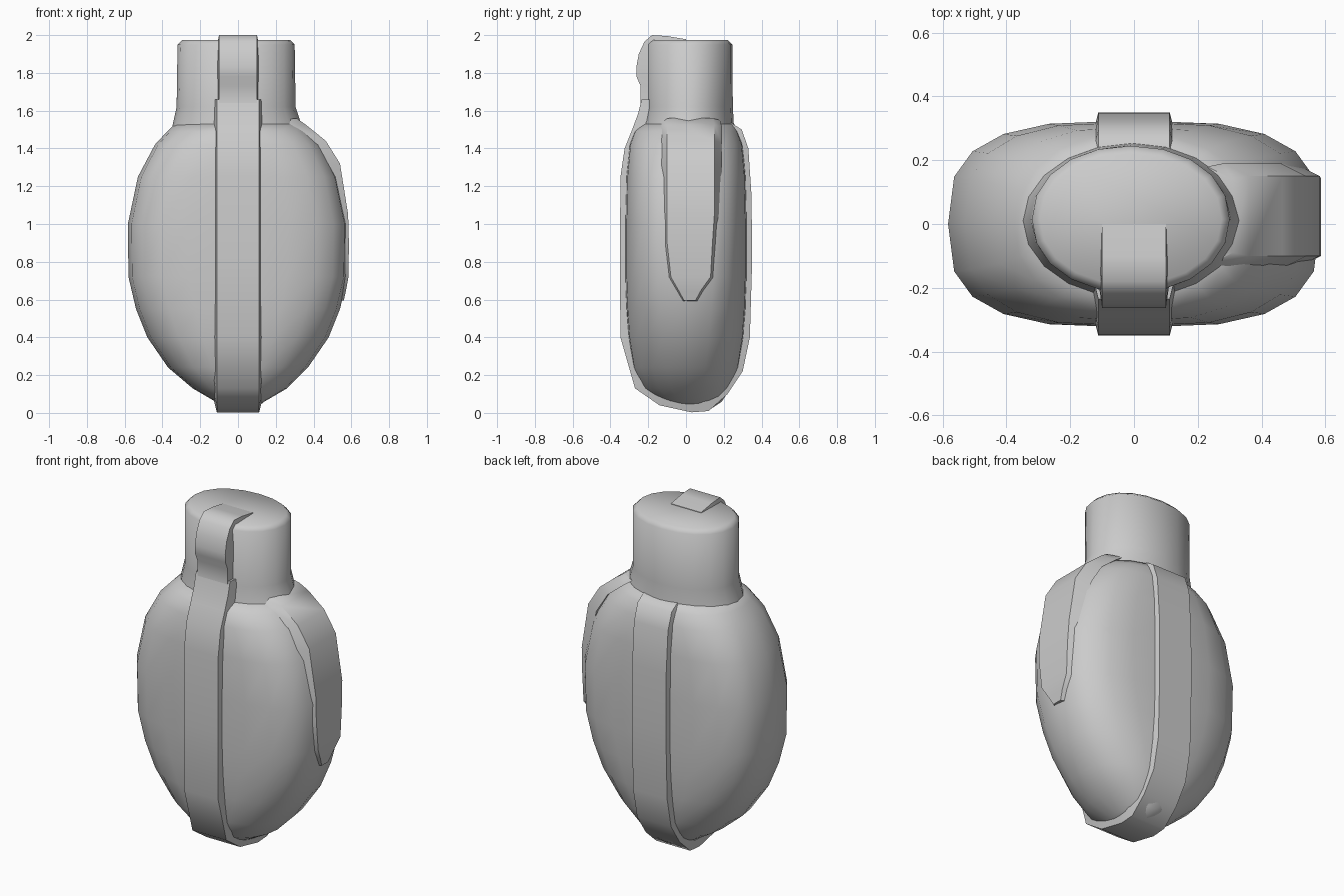
import bpy, bmesh, math
from mathutils import Vector


def loft(name, rings, angle=50):
    """Skin a list of equal-length point rings and cap both ends."""
    bm = bmesh.new()
    vs = [[bm.verts.new(p) for p in r] for r in rings]
    n = len(rings[0])
    for a, b in zip(vs, vs[1:]):
        for i in range(n):
            j = (i + 1) % n
            bm.faces.new((a[i], a[j], b[j], b[i]))
    bm.faces.new(vs[0])
    bm.faces.new(vs[-1])
    bmesh.ops.recalc_face_normals(bm, faces=bm.faces)
    me = bpy.data.meshes.new(name)
    bm.to_mesh(me)
    bm.free()
    ob = bpy.data.objects.new(name, me)
    bpy.context.collection.objects.link(ob)
    bpy.ops.object.select_all(action='DESELECT')
    ob.select_set(True)
    bpy.context.view_layer.objects.active = ob
    bpy.ops.object.shade_smooth_by_angle(angle=math.radians(angle))
    return ob


def oval(z, cx, cy, w, d, e, segs=20):
    """Superellipse ring: e = 2 is an ellipse, larger is boxier."""
    pts = []
    for i in range(segs):
        t = 2 * math.pi * i / segs
        c, s = math.cos(t), math.sin(t)
        pts.append((cx + w * math.copysign(abs(c) ** (2 / e), c),
                    cy + d * math.copysign(abs(s) ** (2 / e), s), z))
    return pts


# Flattened egg-shaped body: z, centre x, centre y, half width, half depth, exponent
body = [(0.02, 0.02, 0.04, 0.07, 0.09, 2), (0.06, 0.01, 0.02, 0.13, 0.17, 2),
        (0.13, 0.01, 0, 0.25, 0.235, 2.2), (0.24, 0, 0, 0.37, 0.285, 2.3),
        (0.40, 0, 0, 0.48, 0.31, 2.5), (0.55, 0, 0, 0.54, 0.32, 2.7),
        (0.72, 0, 0, 0.58, 0.325, 2.9), (1.0, 0, 0, 0.583, 0.325, 3),
        (1.25, 0, 0, 0.53, 0.32, 2.9), (1.42, 0, 0, 0.44, 0.305, 2.6),
        (1.49, 0, 0, 0.375, 0.28, 2.3), (1.53, 0, 0.01, 0.335, 0.245, 2)]
loft("body", [oval(*s) for s in body], 60)

# Neck with a slightly rounded closed top
neck = [(1.46, 0, 0.01, 0.36, 0.25, 2), (1.53, -0.005, 0.01, 0.34, 0.243, 2),
        (1.62, -0.01, 0.015, 0.315, 0.233, 2), (1.95, -0.01, 0.015, 0.31, 0.23, 2.1),
        (1.975, -0.01, 0.015, 0.285, 0.205, 2.1)]
loft("neck", [oval(*s) for s in neck])


def strap(name, path, half, depth, flare):
    """Raised band in the yz plane, sunk by depth toward the core."""
    rings = []
    for y, z in path:
        core = Vector((0, 0.0, min(max(z, 0.4), 1.85)))
        p = Vector((0, y, z))
        q = p + (core - p).normalized() * depth
        rings.append([(-half, y, z), (half, y, z),
                      (half + flare, q.y, q.z), (-half - flare, q.y, q.z)])
    return loft(name, rings)


# Seam band running down the front, under the base and up the back
strap("seam_band", [(-0.235, 1.66), (-0.255, 1.58), (-0.285, 1.5), (-0.325, 1.4),
                    (-0.347, 1.25), (-0.35, 0.8), (-0.347, 0.4), (-0.27, 0.13),
                    (-0.14, 0.04), (0.03, 0.003), (0.12, 0.01), (0.22, 0.1),
                    (0.30, 0.22), (0.338, 0.4), (0.35, 0.8), (0.347, 1.15),
                    (0.33, 1.4), (0.295, 1.5), (0.24, 1.535)], 0.112, 0.06, 0.015)

# Neck strip topped by a rounded catch
strap("neck_catch", [(0.0, 1.978), (-0.1, 1.995), (-0.18, 2.0), (-0.22, 1.965),
                     (-0.25, 1.9), (-0.263, 1.83), (-0.262, 1.78), (-0.24, 1.73),
                     (-0.24, 1.64), (-0.26, 1.55)], 0.1, 0.07, 0.01)

# Flat rib down the right side: x, z, front y, back y
rib = [(0.31, 1.56, -0.09, 0.14), (0.36, 1.525, -0.1, 0.15),
       (0.465, 1.44, -0.1, 0.15), (0.54, 1.32, -0.1, 0.15),
       (0.583, 1.05, -0.1, 0.15), (0.587, 0.9, -0.1, 0.14),
       (0.585, 0.72, -0.08, 0.13), (0.572, 0.65, -0.04, 0.08),
       (0.56, 0.595, -0.01, 0.05)]
loft("side_rib", [[(x, a, z), (x, b, z), (x - 0.08, b + 0.04, z - 0.01),
                   (x - 0.08, a - 0.04, z - 0.01)] for x, z, a, b in rib])
